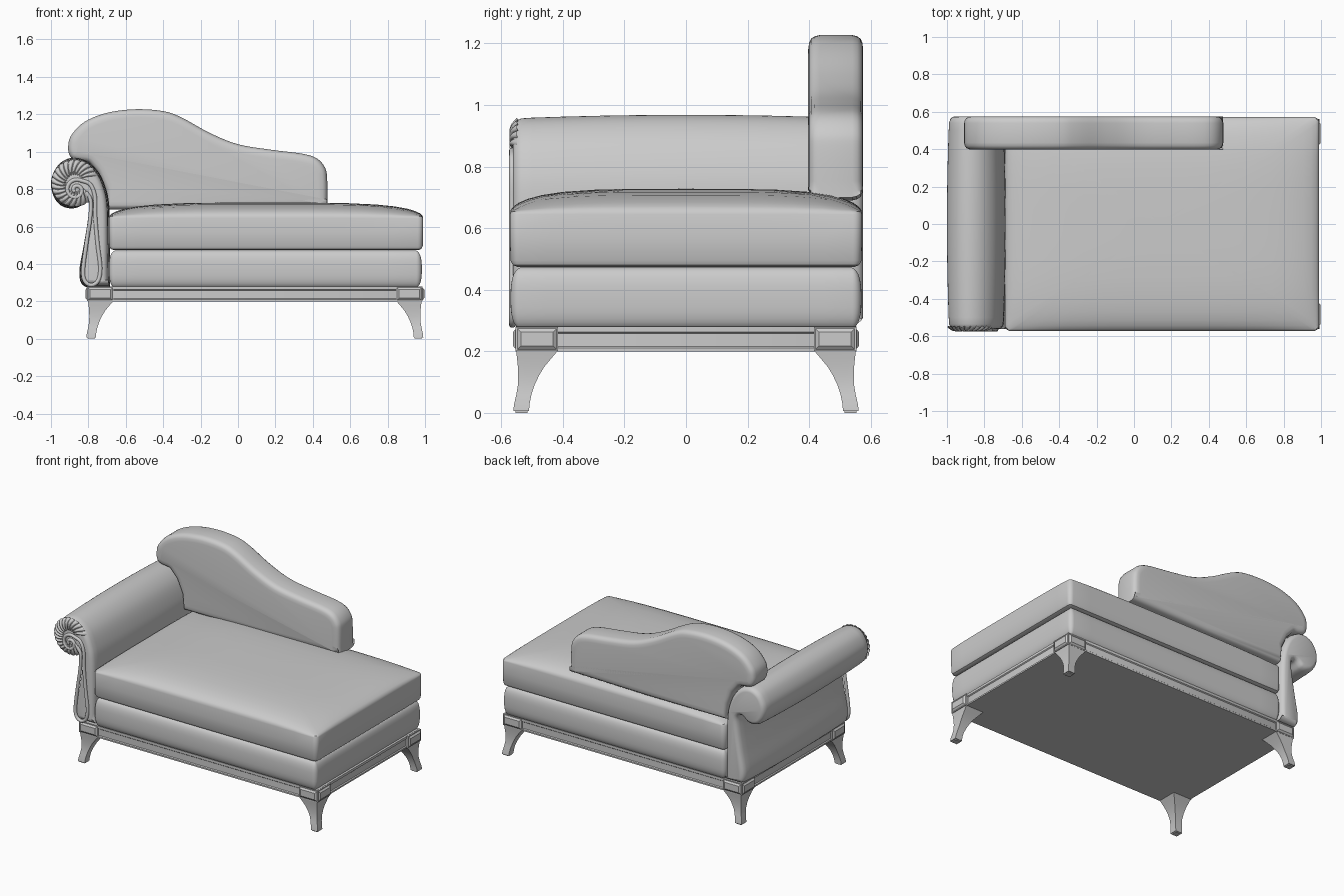
import bpy, bmesh, math
from mathutils import Vector

if "Cube" in bpy.data.objects:
    bpy.data.objects.remove(bpy.data.objects["Cube"])


def finish(name, bm, angle=40):
    bmesh.ops.recalc_face_normals(bm, faces=bm.faces)
    me = bpy.data.meshes.new(name)
    bm.to_mesh(me)
    bm.free()
    ob = bpy.data.objects.new(name, me)
    bpy.context.collection.objects.link(ob)
    bpy.ops.object.select_all(action='DESELECT')
    ob.select_set(True)
    bpy.context.view_layer.objects.active = ob
    bpy.ops.object.shade_smooth_by_angle(angle=math.radians(angle))
    return ob


def loft(name, rings, closed=True, caps=True, angle=40):
    bm = bmesh.new()
    vs = [[bm.verts.new(p) for p in r] for r in rings]
    n = len(rings[0])
    for a, b in zip(vs, vs[1:]):
        for i in range(n if closed else n - 1):
            j = (i + 1) % n
            bm.faces.new((a[i], a[j], b[j], b[i]))
    if caps:
        bm.faces.new(vs[0])
        bm.faces.new(vs[-1])
    return finish(name, bm, angle)


def spline(pts, steps=5):
    """Catmull-Rom through an open list of 2D points."""
    p = [Vector(q) for q in pts]
    p = [p[0]] + p + [p[-1]]
    out = []
    for a, b, c, d in zip(p, p[1:], p[2:], p[3:]):
        for k in range(steps):
            t = k / steps
            out.append(0.5 * (2 * b + (c - a) * t + (2 * a - 5 * b + 4 * c - d) * t * t
                              + (3 * b - a - 3 * c + d) * t ** 3))
    return out + [p[-1]]


def inset(pts, d):
    """Move a closed 2D outline inwards by d."""
    n = len(pts)
    area = sum(pts[i - 1].cross(pts[i]) for i in range(n))
    s = 1 if area > 0 else -1
    out = []
    for i in range(n):
        t = (pts[(i + 1) % n] - pts[i - 1]).normalized()
        out.append(pts[i] + Vector((-t.y, t.x)) * d * s)
    return out


def slab(name, outline, sections):
    """Front-view outline swept along y, with (y, inset) sections."""
    return loft(name, [[(p.x, y, p.y) for p in inset(outline, d)] for y, d in sections])


def round_rect(x0, x1, y0, y1, r, seg=5, div=12):
    pts = []
    corners = [(x1 - r, y1 - r, 0), (x0 + r, y1 - r, 90), (x0 + r, y0 + r, 180), (x1 - r, y0 + r, 270)]
    for k, (cx, cy, a) in enumerate(corners):
        arc = [Vector((cx + r * math.cos(math.radians(a + 90 * i / seg)),
                       cy + r * math.sin(math.radians(a + 90 * i / seg)))) for i in range(seg + 1)]
        nx, ny, na = corners[(k + 1) % 4]
        nxt = Vector((nx + r * math.cos(math.radians(na)), ny + r * math.sin(math.radians(na))))
        pts += arc + [arc[-1].lerp(nxt, i / div) for i in range(1, div)]
    return pts


# Seat cushion: upright sides, creased rim, domed top
X0, X1, Y = -0.69, 0.99, 0.572
plan = round_rect(X0, X1, -Y, Y, 0.03)
rings = [[(p.x, p.y, z) for p in inset(plan, d)]
         for z, d in [(0.474, 0.025), (0.48, 0.01), (0.495, 0.002), (0.57, 0), (0.645, 0.0)]]
mid = Vector(((X0 + X1) / 2, 0))
for s in (0.995, 0.98, 0.95, 0.9, 0.82, 0.7, 0.5, 0.25, 0.03):
    ring = []
    for p in plan:
        q = mid + (p - mid) * s
        u, v = (q.x - mid.x) / ((X1 - X0) / 2), q.y / Y
        h = math.sqrt(max(0, (1 - abs(u) ** 4) * (1 - abs(v) ** 4)))
        ring.append((q.x, q.y, 0.648 + 0.08 * h))
    rings.append(ring)
loft("seat_cushion", rings)

# Lower upholstered base with rolled sides
plan = round_rect(-0.69, 0.983, -0.57, 0.57, 0.03)
rings = []
for i in range(17):
    a = -math.pi / 2 + math.pi * i / 16
    c, s = math.cos(a), math.sin(a)
    z = 0.372 + 0.101 * math.copysign(abs(s) ** 0.75, s)
    rings.append([(p.x, p.y, z) for p in inset(plan, 0.045 * (1 - c ** 0.75 if c > 1e-6 else 1))])
loft("seat_base", rings)

# Timber rail with a small lip
plan = round_rect(-0.80, 0.978, -0.553, 0.553, 0.01, 2, 2)
loft("frame_rail", [[(p.x, p.y, z) for p in inset(plan, d)] for z, d in
                    [(0.2, 0.0), (0.21, 0.0), (0.215, 0.006), (0.258, 0.006), (0.263, 0), (0.28, 0)]], angle=30)

# Corner legs and panelled blocks, mirrored about the frame centre
CX, HX, HY = 0.09, 0.90, 0.56
leg = [(0, 0.006, 0.046), (0.006, 0.006, 0.046), (0.006, -0.001, 0.05), (0.03, 0.002, 0.052),
       (0.06, 0.009, 0.058), (0.09, 0.014, 0.068), (0.12, 0.015, 0.082), (0.15, 0.014, 0.1),
       (0.18, 0.011, 0.125), (0.203, 0.008, 0.145)]
for sx, lr in ((-1, "left"), (1, "right")):
    for sy, fb in ((-1, "front"), (1, "back")):
        rings = [[(CX + sx * (HX - a), sy * (HY - b), z) for a, b in ((o, o), (w, o), (w, w), (o, w))]
                 for z, o, w in leg]
        loft(f"{fb}_{lr}_leg", rings, angle=30)
        bm = bmesh.new()
        bmesh.ops.create_cube(bm, size=1)
        for v in bm.verts:
            v.co = Vector((CX + sx * (HX - 0.074) + v.co.x * 0.142,
                           sy * (HY - 0.076) + v.co.y * 0.138, 0.24 + v.co.z * 0.078))
        bm.normal_update()
        sides = [f for f in bm.faces if f.normal.x * sx > 0.9 or f.normal.y * sy > 0.9]
        for f in sides:
            bmesh.ops.inset_individual(bm, faces=[f], thickness=0.008, depth=0)
            bmesh.ops.inset_individual(bm, faces=[f], thickness=0.016, depth=0.009)
        finish(f"{fb}_{lr}_block", bm, 20)

# Scrolled arm
arm = spline([(-0.685, 0.275), (-0.685, 0.5), (-0.688, 0.7), (-0.705, 0.80), (-0.745, 0.89),
              (-0.81, 0.95), (-0.885, 0.968), (-0.95, 0.94), (-0.99, 0.88), (-1.0, 0.82),
              (-0.985, 0.76), (-0.95, 0.715), (-0.90, 0.697), (-0.85, 0.705), (-0.812, 0.735),
              (-0.795, 0.715), (-0.805, 0.62), (-0.825, 0.5), (-0.848, 0.37), (-0.84, 0.30), (-0.81, 0.275)])
ends = [(-0.562, 0.028), (-0.559, 0.017), (-0.55, 0.007), (-0.535, 0.001)]
secs = ends + [(y / 10, 0) for y in range(-5, 6)] + [(0.54, 0.001), (0.56, 0.006), (0.571, 0.016), (0.575, 0.028)]
slab("scroll_arm", arm, [(y, d + 0.012 * (y / 0.57) ** 2) for y, d in secs])

# Pleated fan on the front of the scroll
C, PLEATS, N = Vector((-0.873, 0.832)), 20, 200
rings = []
for k in range(11):
    t = k / 10
    r = 0.126 - 0.092 * t
    ring = []
    for i in range(N + 1):
        w = abs(math.sin(math.pi * PLEATS * i / N)) ** 0.5
        a = math.radians(15 + 300 * i / N) + 0.35 * t
        bulge = math.sin(math.pi * min(1, 0.04 + 0.9 * t)) ** 0.6
        rr = r - 0.006 * (1 - w) * (1 - t)
        ring.append((C.x + rr * math.cos(a), -0.54 - bulge * (0.018 + 0.016 * w), C.y + rr * math.sin(a)))
    rings.append(ring)
loft("scroll_pleats", rings, closed=False, caps=False, angle=60)

# Bead trim: spiral running into a long teardrop loop
path = []
for i in range(19):
    a = math.radians(60 + 540 - 30 * i)
    r = 0.008 + 0.05 * i / 18
    path.append((-0.866 + r * math.cos(a), 0.795 + r * math.sin(a)))
path += [(-0.79, 0.825), (-0.765, 0.76), (-0.763, 0.65), (-0.75, 0.5), (-0.736, 0.38), (-0.748, 0.31),
         (-0.785, 0.287), (-0.82, 0.31), (-0.828, 0.37), (-0.812, 0.5), (-0.79, 0.65), (-0.788, 0.74), (-0.815, 0.785)]
pts = spline(path, 4)
cu = bpy.data.curves.new("arm_bead", 'CURVE')
cu.dimensions = '3D'
cu.bevel_depth = 0.011
cu.bevel_resolution = 3
cu.use_fill_caps = True
sp = cu.splines.new('POLY')
sp.points.add(len(pts) - 1)
for q, p in zip(sp.points, pts):
    q.co = (p.x, -0.564, p.y, 1)
bead = bpy.data.objects.new("arm_bead", cu)
bpy.context.collection.objects.link(bead)
bpy.ops.object.select_all(action='DESELECT')
bead.select_set(True)
bpy.context.view_layer.objects.active = bead
bpy.ops.object.convert(target='MESH')

# Swept backrest
back = spline([(-0.80, 0.945), (-0.87, 0.955), (-0.90, 0.98), (-0.908, 1.03), (-0.89, 1.09), (-0.82, 1.16),
               (-0.70, 1.208), (-0.55, 1.227), (-0.40, 1.217), (-0.30, 1.182), (-0.15, 1.10), (0.0, 1.04),
               (0.18, 1.01), (0.34, 0.99), (0.42, 0.965), (0.465, 0.915), (0.477, 0.85), (0.477, 0.70)])
back += [Vector((-0.1, 0.69)), Vector((-0.69, 0.69)), Vector((-0.71, 0.8)), Vector((-0.75, 0.89))]
slab("backrest", back, [(0.397, 0.045), (0.4, 0.025), (0.406, 0.012), (0.418, 0.004), (0.435, 0), (0.54, 0),
                        (0.556, 0.004), (0.567, 0.012), (0.573, 0.025), (0.575, 0.045)])
